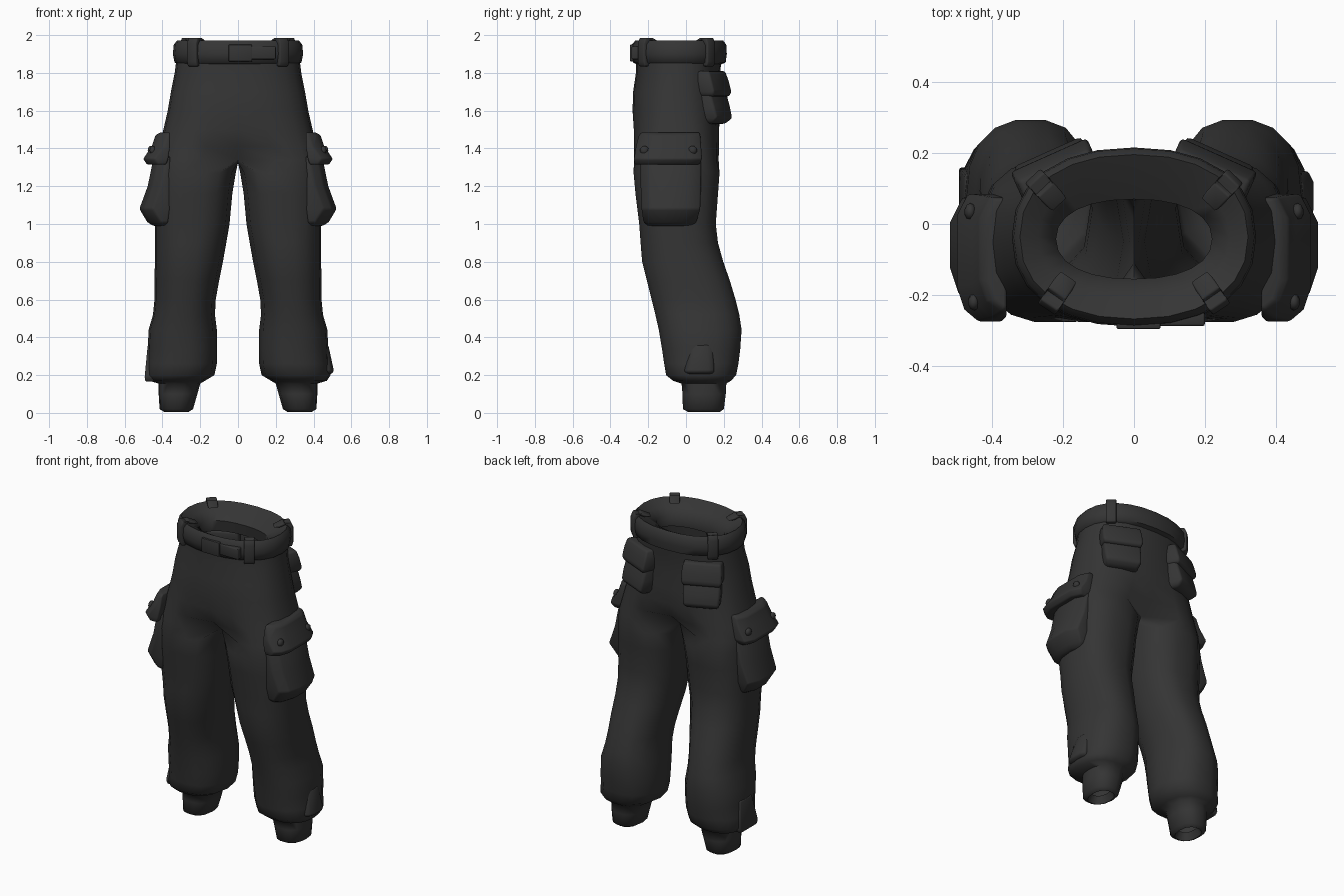
import bpy, bmesh, math

if "Cube" in bpy.data.objects:
    bpy.data.objects.remove(bpy.data.objects["Cube"])

cloth = bpy.data.materials.new("charcoal cloth")
cloth.diffuse_color = (0.035, 0.035, 0.035, 1)
cloth.use_nodes = True
cloth.node_tree.nodes["Principled BSDF"].inputs["Base Color"].default_value = cloth.diffuse_color


def finish(name, bm, angle=50, bevel=0):
    bmesh.ops.recalc_face_normals(bm, faces=bm.faces)
    me = bpy.data.meshes.new(name)
    bm.to_mesh(me)
    bm.free()
    ob = bpy.data.objects.new(name, me)
    bpy.context.collection.objects.link(ob)
    me.materials.append(cloth)
    bpy.ops.object.select_all(action='DESELECT')
    ob.select_set(True)
    bpy.context.view_layer.objects.active = ob
    if bevel:
        m = ob.modifiers.new("soft edges", 'BEVEL')
        m.width, m.segments, m.limit_method = bevel, 2, 'ANGLE'
        m.angle_limit = math.radians(30)
        bpy.ops.object.modifier_apply(modifier=m.name)
    bpy.ops.object.shade_smooth_by_angle(angle=math.radians(angle))
    return ob


def oval(deg, cx, rx, y0, y1, n=2.3):
    c, s = math.cos(math.radians(deg)), math.sin(math.radians(deg))
    f = lambda v: math.copysign(abs(v) ** (2 / n), v)
    return cx + rx * f(c), (y0 + y1) / 2 + (y1 - y0) / 2 * f(s)


def skin(bm, a, b):
    n = len(a)
    for i in range(n):
        j = (i + 1) % n
        bm.faces.new((a[i], a[j], b[j], b[i]))


# trousers: hip rings split at the crotch into two leg tubes
bm = bmesh.new()
hips = [  # z, half width, front y, back y, centre pinch, squareness
    (1.88, .325, -.265, .19, 0, 2.3), (1.80, .335, -.265, .18, 0, 2.3),
    (1.70, .355, -.28, .175, 0, 2.4), (1.60, .372, -.283, .18, 0, 2.5),
    (1.50, .395, -.283, .182, .03, 2.7), (1.41, .415, -.283, .182, .15, 3.0),
    (1.34, .43, -.283, .18, .5, 3.4)]
legs = [  # z, inner x, outer x, front y, back y
    (1.27, .012, .435, -.28, .18), (1.16, .03, .44, -.27, .172), (1.0, .045, .44, -.25, .16),
    (.90, .062, .44, -.243, .172), (.80, .08, .44, -.235, .20), (.70, .10, .442, -.21, .235),
    (.60, .118, .442, -.185, .265), (.52, .122, .45, -.165, .285), (.44, .112, .473, -.147, .297),
    (.34, .11, .478, -.13, .29), (.26, .112, .482, -.118, .28), (.20, .125, .49, -.108, .268),
    (.17, .175, .47, -.07, .24), (.155, .20, .42, -.025, .215), (.10, .215, .42, -.02, .212),
    (.02, .238, .415, -.018, .202), (.005, .262, .39, .01, .18), (.05, .28, .37, .03, .16)]
prev = None
for z, w, y0, y1, p, n in hips:
    ring = []
    for i in range(24):
        x, y = oval(-90 + i * 15, 0, w, y0, y1, n)
        k = p * math.exp(-(x / .10) ** 2)
        ring.append(bm.verts.new((x, -.05 + (y + .05) * (1 - k), z)))
    if prev:
        skin(bm, prev, ring)
    prev = ring
front, back = prev[0], prev[12]
chain = [bm.verts.new((0, back.co.y + (front.co.y - back.co.y) * t, 1.325)) for t in (.25, .5, .75)]
angles = [-120 + 20 * i for i in range(13)] + [150, 180, 210]
for side in (1, -1):
    half = [prev[(i * side) % 24] for i in range(13)] + chain
    for z, xi, xo, y0, y1 in legs:
        ring = []
        for a in angles:
            x, y = oval(a, (xi + xo) / 2, (xo - xi) / 2, y0, y1, 2.6 if z > .95 else 2.35)
            ring.append(bm.verts.new((x * side, y, z)))
        skin(bm, half, ring)
        half = ring
finish("trousers", bm, 70)

# waistband: rolled band with a flat lip sloping into the opening
bm = bmesh.new()
band = [(1.845, .315, -.26, .185), (1.855, .336, -.281, .21), (1.90, .345, -.29, .216),
        (1.95, .340, -.286, .213), (1.972, .322, -.268, .196), (1.94, .27, -.21, .135),
        (1.90, .22, -.155, .07), (1.83, .225, -.16, .08)]
prev = None
for z, w, y0, y1 in band:
    ring = [bm.verts.new((*oval(i * 15, 0, w, y0, y1, 2.25), z)) for i in range(24)]
    if prev:
        skin(bm, prev, ring)
    prev = ring
finish("waistband", bm, 60)


def stack(name, layers, bevel=.012, mirror=False, place=None, cut=0):
    """Closed stack of rectangles (z, x0, x1, y0, y1); cut slopes the outer corners."""
    bm = bmesh.new()
    for s in ((1, -1) if mirror else (1,)):
        prev = None
        for z, x0, x1, y0, y1 in layers:
            pts = [(x0, y0), (x1, y0), (x1, y1), (x0, y1)]
            if cut:
                c = min(cut, (x1 - x0) * .8)
                pts = [(x0, y0), (x1 - c, y0), (x1 - c * .35, y0 + c * .55), (x1, y0 + c * 1.6),
                       (x1, y1 - c), (x1 - c * .5, y1), (x0, y1)]
            ring = [bm.verts.new((x * s, y, z)) for x, y in pts]
            if prev:
                skin(bm, prev, ring)
            else:
                bm.faces.new(ring)
            prev = ring
        bm.faces.new(prev)
    ob = finish(name, bm, 45, bevel)
    if place:
        ob.location, ob.rotation_euler = place
    return ob


# belt loops, turned to follow the band
for k, deg in enumerate((-48, -132, 38, 142)):
    x, y = oval(deg, 0, .342, -.287, .213, 2.25)
    turn = math.atan2(y + .037, x * .55)
    stack("belt_loop_%d" % (k + 1),
          [(1.835, -.02, .006, -.03, .03), (1.86, -.02, .014, -.03, .03),
           (1.955, -.02, .014, -.03, .03), (1.988, -.04, .0, -.03, .03),
           (1.96, -.10, -.06, -.03, .03)],
          .006, place=((x, y, 0), (0, 0, turn)))

# buckle and overlapping belt end
stack("buckle", [(1.86, -.05, .075, -.297, -.27), (1.95, -.05, .075, -.297, -.27)], .006)
stack("belt_end", [(1.872, .06, .20, -.288, -.25), (1.94, .06, .20, -.288, -.25)], .006)

# cargo pockets, bellowed toward the bottom
stack("cargo_pockets", [
    (.99, .38, .45, -.20, .03), (1.01, .37, .48, -.225, .055), (1.08, .36, .522, -.235, .075),
    (1.20, .36, .478, -.24, .08), (1.36, .36, .445, -.24, .08)], .012, True, cut=.07)
stack("cargo_flaps", [
    (1.485, .36, .41, -.235, .07), (1.47, .36, .437, -.25, .075), (1.41, .36, .457, -.265, .08),
    (1.345, .37, .502, -.275, .085), (1.315, .38, .482, -.272, .07)], .008, True, cut=.06)

# flap buttons
bm = bmesh.new()
for s in (1, -1):
    for y, x in ((-.22, .452), (.035, .462)):
        ret = bmesh.ops.create_uvsphere(bm, u_segments=10, v_segments=6, radius=.024)
        for v in ret["verts"]:
            v.co.x = v.co.x * .7 + x * s
            v.co.y += y
            v.co.z += 1.39
finish("flap_buttons", bm)

# seat pockets with flaps, wrapping round the back
for s, label in ((1, "right"), (-1, "left")):
    place = ((.21 * s, .125, 0), (0, 0, -.42 * s))
    stack("seat_pocket_" + label, [
        (1.53, -.09, .09, -.05, .055), (1.56, -.105, .105, -.05, .09),
        (1.62, -.11, .11, -.05, .075), (1.74, -.11, .11, -.05, .04)], .015, place=place)
    stack("seat_flap_" + label, [
        (1.675, -.11, .11, -.02, .07), (1.70, -.118, .118, -.04, .078),
        (1.76, -.118, .118, -.05, .062), (1.81, -.11, .11, -.05, .045)], .012, place=place)

# loose folds at the outer hems
stack("hem_fold_right", [(.205, .42, .492, .0, .14), (.22, .41, .508, -.01, .15),
                         (.36, .41, .478, .02, .14)], .008, cut=.03)
stack("hem_fold_left", [(.165, -.49, -.42, -.01, .15), (.19, -.494, -.41, -.02, .16),
                        (.36, -.478, -.41, .02, .14)], .008)
